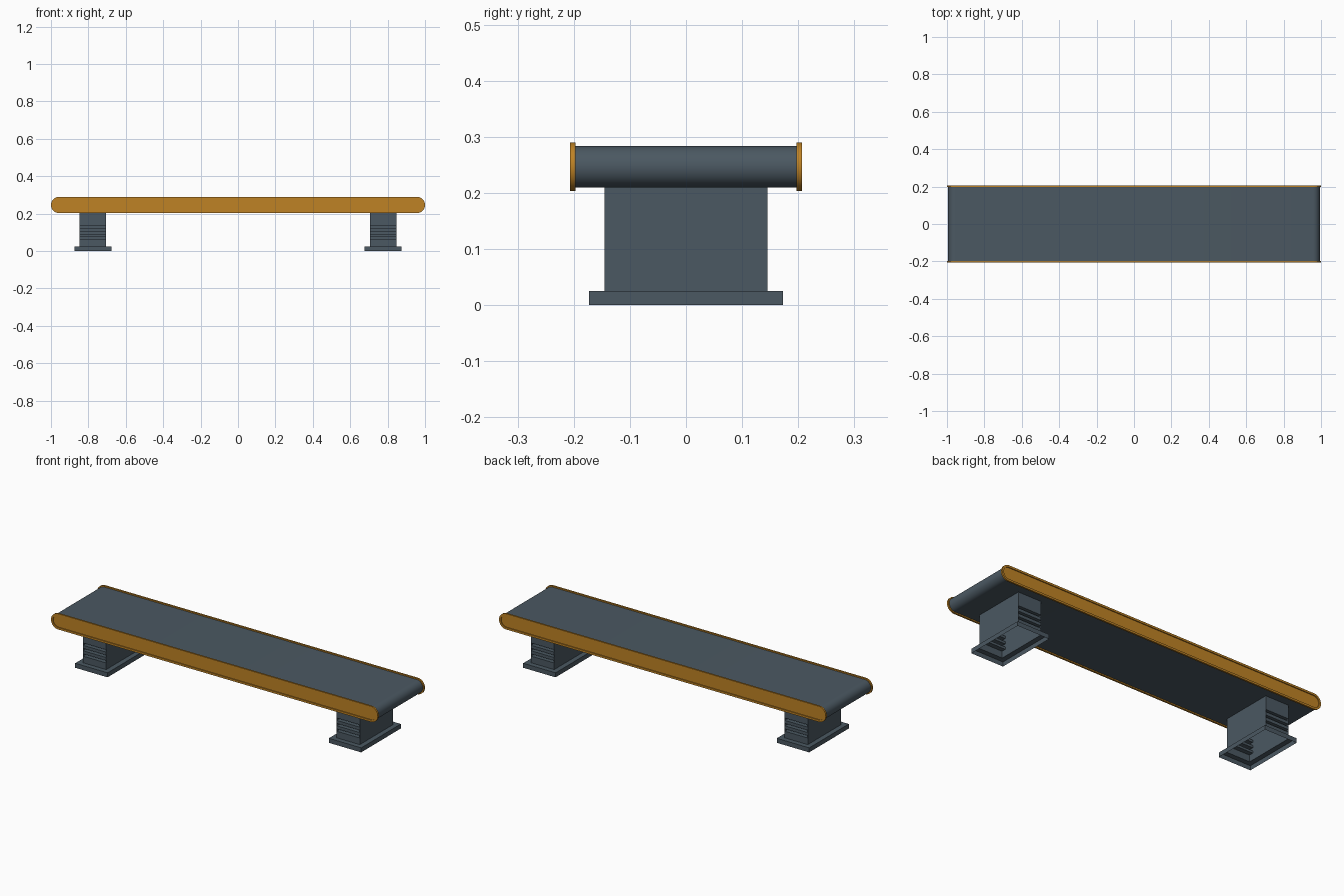
import bpy, bmesh, math
from mathutils import Vector

cube = bpy.data.objects.get("Cube")
if cube:
    bpy.data.objects.remove(cube, do_unlink=True)


def make_material(name, colour):
    mat = bpy.data.materials.new(name)
    mat.use_nodes = True
    mat.diffuse_color = colour
    bsdf = next(n for n in mat.node_tree.nodes if n.type == 'BSDF_PRINCIPLED')
    bsdf.inputs["Base Color"].default_value = colour
    return mat


steel = make_material("slate grey", (0.07, 0.098, 0.122, 1))
amber = make_material("amber orange", (0.52, 0.225, 0.018, 1))


def finish(bm, name, mat, smooth=False):
    mesh = bpy.data.meshes.new(name)
    bm.to_mesh(mesh)
    bm.free()
    mesh.materials.append(mat)
    obj = bpy.data.objects.new(name, mesh)
    bpy.context.collection.objects.link(obj)
    if smooth:
        bpy.ops.object.select_all(action='DESELECT')
        obj.select_set(True)
        bpy.context.view_layer.objects.active = obj
        bpy.ops.object.shade_smooth_by_angle(angle=math.radians(35))
    return obj


CENTRE_Z = 0.2465
ARC_X = 0.9565


def stadium(radius, y_min, y_max, steps=16):
    """Long round-ended slab, extruded along y."""
    bm = bmesh.new()
    verts = []
    for side in (1, -1):
        for i in range(steps + 1):
            a = math.pi * (i / steps - 0.5)
            verts.append(bm.verts.new((side * (ARC_X + radius * math.cos(a)), y_min,
                                       CENTRE_Z + side * radius * math.sin(a))))
    face = bm.faces.new(verts)
    bmesh.ops.extrude_discrete_faces(bm, faces=[face])
    bm.faces.ensure_lookup_table()
    cap = max(bm.faces, key=lambda f: len(f.verts))
    bmesh.ops.translate(bm, verts=cap.verts, vec=(0, y_max - y_min, 0))
    # Close the open back
    rim = [e for e in bm.edges if e.is_boundary]
    if rim:
        bmesh.ops.holes_fill(bm, edges=rim, sides=0)
    bmesh.ops.recalc_face_normals(bm, faces=bm.faces)
    return bm


# Belt
finish(stadium(0.037, -0.2, 0.2), "belt", steel, smooth=True)

# Side rails with a recessed centre panel
for name, side in (("front_rail", -1), ("back_rail", 1)):
    inner, outer = side * 0.197, side * 0.2065
    bm = stadium(0.0435, min(inner, outer), max(inner, outer))
    panel = max(bm.faces, key=lambda f: f.calc_center_median().y * side)
    bmesh.ops.inset_individual(bm, faces=[panel], thickness=0.011)
    ring = bmesh.ops.extrude_discrete_faces(bm, faces=[panel])["faces"][0]
    bmesh.ops.translate(bm, verts=ring.verts, vec=(0, -side * 0.005, 0))
    finish(bm, name, amber, smooth=True)


def leg(name, x):
    """Hollow foot flange and column, open below, with vent slots front and back."""
    bm = bmesh.new()
    bmesh.ops.create_cube(bm, size=1)
    bmesh.ops.scale(bm, verts=bm.verts, vec=(0.198, 0.346, 0.025))
    bmesh.ops.translate(bm, verts=bm.verts, vec=(0, 0, 0.0125))
    bottom = min(bm.faces, key=lambda f: f.calc_center_median().z)
    bmesh.ops.delete(bm, geom=[bottom], context='FACES_ONLY')
    top = max(bm.faces, key=lambda f: f.calc_center_median().z)
    # Column rising from the flange
    bmesh.ops.inset_individual(bm, faces=[top], thickness=0.039)
    top = bmesh.ops.extrude_discrete_faces(bm, faces=[top])["faces"][0]
    bmesh.ops.translate(bm, verts=top.verts, vec=(0, 0, 0.187))
    # Vent slots
    slots = [(0.06 + 0.03 * i, 0.076 + 0.03 * i) for i in range(3)]
    for z in (z for slot in slots for z in slot):
        bmesh.ops.bisect_plane(bm, geom=bm.verts[:] + bm.edges[:] + bm.faces[:],
                               plane_co=(0, 0, z), plane_no=(0, 0, 1))
    bm.normal_update()
    vents = [f for f in bm.faces if abs(f.normal.y) > 0.9
             and any(a < f.calc_center_median().z < b for a, b in slots)]
    bmesh.ops.inset_individual(bm, faces=vents, thickness=0.002)
    for f in bmesh.ops.extrude_discrete_faces(bm, faces=vents)["faces"]:
        inward = Vector((0, -0.025 if f.calc_center_median().y > 0 else 0.025, 0))
        bmesh.ops.translate(bm, verts=f.verts, vec=inward)
    bmesh.ops.translate(bm, verts=bm.verts, vec=(x, 0, 0))
    finish(bm, name, steel)


leg("left_leg", 0.776)
leg("right_leg", -0.776)
